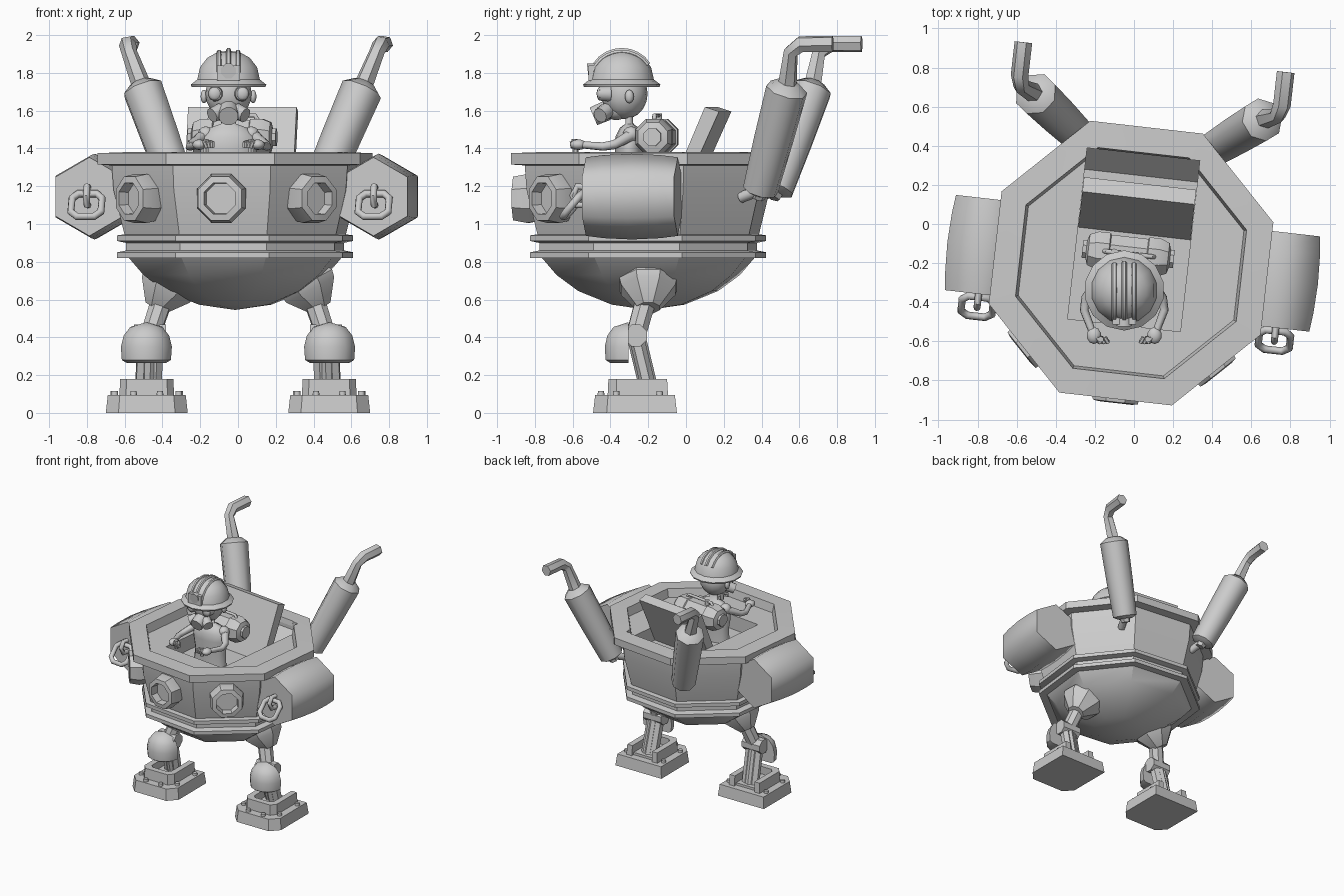
import bpy, bmesh, math
from math import sin, cos, pi, radians
from mathutils import Matrix, Vector

if "Cube" in bpy.data.objects:
    bpy.data.objects.remove(bpy.data.objects["Cube"])

grey = bpy.data.materials.new("grey")
grey.diffuse_color = (0.6, 0.6, 0.6, 1)
grey.use_nodes = True
grey.node_tree.nodes["Principled BSDF"].inputs["Base Color"].default_value = grey.diffuse_color
HULL = Matrix.Translation((-0.015, -0.2, 0)) @ Matrix.Rotation(radians(-6.5), 4, 'Z')
WORLD = Matrix.Identity(4)


def finish(name, bm, mat=WORLD, smooth=35):
    bmesh.ops.remove_doubles(bm, verts=bm.verts, dist=1e-5)
    bm.transform(mat)
    bmesh.ops.recalc_face_normals(bm, faces=bm.faces)
    me = bpy.data.meshes.new(name)
    bm.to_mesh(me)
    bm.free()
    ob = bpy.data.objects.new(name, me)
    bpy.context.collection.objects.link(ob)
    me.materials.append(grey)
    bpy.ops.object.select_all(action='DESELECT')
    ob.select_set(True)
    bpy.context.view_layer.objects.active = ob
    if smooth:
        bpy.ops.object.shade_smooth_by_angle(angle=radians(smooth))
    return ob


def lathe(name, prof, n, mat=WORLD, phase=0.5, smooth=35, clip=None):
    """Spin (radius, height) points round z; open ends are capped, clip flattens the back."""
    bm = bmesh.new()
    rings = []
    for r, z in prof:
        rings.append([bm.verts.new((r * cos(2 * pi * (i + phase) / n), r * sin(2 * pi * (i + phase) / n), z))
                      for i in range(n)] if r > 1e-4 else [bm.verts.new((0, 0, z))])
    for a, b in zip(rings, rings[1:]):
        for i in range(n):
            q = [a[i % len(a)], a[(i + 1) % len(a)], b[(i + 1) % len(b)], b[i % len(b)]]
            q = list(dict.fromkeys(q))
            if len(q) > 2:
                bm.faces.new(q)
    for ring in (rings[0], rings[-1]):
        if len(ring) > 2:
            bm.faces.new(ring)
    if clip is not None:
        cut = bmesh.ops.bisect_plane(bm, geom=bm.verts[:] + bm.edges[:] + bm.faces[:], plane_co=(0, clip, 0),
                                     plane_no=(0, 1, 0), clear_outer=True)
        bmesh.ops.holes_fill(bm, edges=[e for e in cut['geom_cut'] if isinstance(e, bmesh.types.BMEdge)])
    return finish(name, bm, mat, smooth)


def aim(p, d):
    """Matrix putting the origin at p with z along d."""
    return Matrix.Translation(p) @ Vector(d).to_track_quat('Z', 'Y').to_matrix().to_4x4()


def rod(name, p0, p1, r0, r1=None, n=8, mat=WORLD, smooth=50):
    d = Vector(p1) - Vector(p0)
    return lathe(name, [(r0, 0), (r1 or r0, d.length)], n, mat @ aim(p0, d), 0.5, smooth)


def prism(name, outline, z0, z1, top=1.0, mat=WORLD):
    """Extrude a flat outline upward, scaling the top."""
    bm = bmesh.new()
    lo = [bm.verts.new((x, y, z0)) for x, y in outline]
    hi = [bm.verts.new((x * top, y * top, z1)) for x, y in outline]
    bm.faces.new(lo)
    bm.faces.new(hi)
    for i in range(len(lo)):
        j = (i + 1) % len(lo)
        bm.faces.new((lo[i], lo[j], hi[j], hi[i]))
    return finish(name, bm, mat, 0)


def box(name, lo, hi, mat=WORLD):
    x0, y0, z0 = lo
    x1, y1, z1 = hi
    return prism(name, [(x0, y0), (x1, y0), (x1, y1), (x0, y1)], z0, z1, 1, mat)


def ball(name, c, size, mat=WORLD, seg=16, smooth=60):
    bm = bmesh.new()
    bmesh.ops.create_uvsphere(bm, u_segments=seg, v_segments=seg // 2 + 2, radius=1)
    return finish(name, bm, mat @ Matrix.Translation(c) @ Matrix.Diagonal((*size, 1)), smooth)


def tube(name, pts, r, closed=False, mat=WORLD, radii=None, res=2):
    cu = bpy.data.curves.new(name, 'CURVE')
    cu.dimensions, cu.bevel_depth, cu.bevel_resolution, cu.use_fill_caps = '3D', r, res, True
    sp = cu.splines.new('POLY')
    sp.points.add(len(pts) - 1)
    for i, p in enumerate(pts):
        sp.points[i].co = (*(mat @ Vector(p)), 1)
        sp.points[i].radius = radii[i] if radii else 1
    sp.use_cyclic_u = closed
    ob = bpy.data.objects.new(name, cu)
    bpy.context.collection.objects.link(ob)
    bpy.ops.object.select_all(action='DESELECT')
    ob.select_set(True)
    bpy.context.view_layer.objects.active = ob
    bpy.ops.object.convert(target='MESH')
    ob = bpy.context.object
    ob.data.materials.clear()
    ob.data.materials.append(grey)
    bpy.ops.object.shade_smooth_by_angle(angle=radians(50))


# Hull: bowl, banded waist, flared wall, rim and shallow deck
hull = lathe("hull", [(0, .545), (.20, .573), (.385, .645), (.505, .73), (.585, .82), (.65, .82), (.65, .85),
                      (.60, .86), (.60, .90), (.65, .91), (.65, .94), (.61, .945), (.67, 1.18), (.68, 1.31),
                      (.757, 1.315), (.757, 1.375), (.615, 1.38), (.60, 1.31), (0, 1.31)], 8, HULL, 0.5, 32)
SIDE = Matrix(((0, 0, 1, 0), (1, 0, 0, 0), (0, 1, 0, 0), (0, 0, 0, 1)))
cutter = prism("pit_cutter", [(-.32, 1.19), (.45, 1.19), (.56, 1.31), (.56, 1.6), (-.32, 1.6)], -.29, .29, 1,
               HULL @ SIDE)
cutter.hide_render = True
cutter.hide_viewport = True
mod = hull.modifiers.new("pit", 'BOOLEAN')
mod.operation, mod.object, mod.solver = 'DIFFERENCE', cutter, 'EXACT'

# Leaning seat back
prism("seat_back", [(.15, 1.185), (.225, 1.185), (.41, 1.595), (.335, 1.62)], -.289, .289, 1, HULL @ SIDE)

# Portholes on the three front walls
for k in (-1, 0, 1):
    a = radians(-90 + 45 * k)
    d = Vector((cos(a), sin(a), 0))
    lathe("porthole", [(.125, 0), (.14, .08), (.125, .155), (.09, .16), (.085, .10), (0, .10)], 8,
          HULL @ aim(d * .56 + Vector((0, 0, 1.135)), d), 0.5, 25)

for s in (-1, 1):
    # Hexagonal side pods
    lathe("side_pod", [(.208, -.245), (.22, -.15), (.227, 0), (.22, .15), (.208, .245)], 6,
          HULL @ Matrix.Translation((.008 + s * .757, 0, 1.145)) @ Matrix.Rotation(pi / 2, 4, 'X'), 0.5, 65)
    # Hanging clip: eye and long link
    x = s * .765 + .008
    tube("clip_eye", [(x, -.22, 1.19), (x, -.29, 1.2), (x, -.315, 1.15), (x, -.29, 1.1), (x, -.23, 1.1)],
         .018, mat=HULL)
    link = [(-.05, 1), (-.08, .8), (-.08, .2), (-.045, 0), (.045, 0), (.08, .2), (.08, .8), (.05, 1)]
    tube("clip_link", [(x + u, -.36 + .1 * t, 1.04 + .12 * t) for u, t in link], .02, True, HULL)

    # Rear stacks with bent nozzles
    base, top = Vector((s * .37, .64, 1.18)), Vector((s * .59, .81, 1.73))
    d = top - base
    lathe("stack_barrel", [(.055, -.02), (.095, 0), (.106, .3), (.112, d.length - .02), (.06, d.length + .02)],
          8, HULL @ aim(base, d), 0.5, 50)
    rod("stack_foot", base - d * .08, base, .035, .045, 6, HULL)
    tube("stack_bracket", [base, (s * .33, .53, 1.14)], .03, mat=HULL)
    tube("stack_nozzle", [top - d * .03, (s * .66, .835, 1.91), (s * .675, .89, 1.952), (s * .675, 1.06, 1.953)],
         .046, False, HULL, [1.15, .9, 1, 1.0], 1)

    # Hip, thigh and shin
    hip, knee, ankle = Vector((s * .34, -.2, .73)), Vector((s * .465, -.265, .41)), Vector((s * .475, -.19, .1))
    d = Vector((s * .47, 0, -.85))
    lathe("hip_socket", [(.10, -.06), (.165, .05), (.155, .09), (.065, .2)], 8, aim(hip, d), 0.5, 25)
    rod("thigh", hip + d * .1, knee, .06, .055, 8, smooth=0)
    for o in (-.033, .033):
        rod("shin", knee + Vector((o, 0, 0)), ankle + Vector((o, 0, 0)), .04, .04, 6, smooth=0)
    rod("shin_core", knee, ankle, .05, .05, 6, smooth=0)
    rod("knee_joint", knee - Vector((.085, 0, 0)), knee + Vector((.085, 0, 0)), .062, .062, 8, smooth=0)
    # Knee guard: front half of an upright dome
    lathe("knee_guard", [(.105, .265), (.13, .28), (.135, .35), (.12, .41), (.085, .455), (0, .48)], 14,
          Matrix.Translation((s * .485, -.305, 0)) @ Matrix.Diagonal((1, .95, 1, 1)), 0, 45, 0)

    # Foot: chamfered sole, open-backed ankle collar and bolts
    F = Matrix.Translation((s * .483, -.27, 0))
    sole = [(-.15, -.222), (.15, -.222), (.217, -.15), (.217, .222), (-.217, .222), (-.217, -.15)]
    prism("foot_sole", sole, 0, .095, .95, F)
    collar = [(-.11, -.145), (.11, -.145), (.145, -.10), (.145, .175), (.095, .175), (.095, -.07), (.07, -.095),
              (-.07, -.095), (-.095, -.07), (-.095, .175), (-.145, .175), (-.145, -.10)]
    prism("ankle_collar", collar, .09, .18, .97, F)
    box("ankle_base", (-.1, -.1, .09), (.1, .15, .115), F)
    for bx, by in ((-.17, -.1), (.17, -.1), (-.07, -.18), (.07, -.18), (-.175, .13), (.175, .13)):
        rod("foot_bolt", (bx, by, .08), (bx, by, .115), .02, .018, 8, F)

# Pilot torso, neck and head
P = Matrix.Translation((-.05, -.3, 0))
lathe("torso", [(.13, 1.185), (.125, 1.3), (.14, 1.4), (.135, 1.46), (.09, 1.51), (.038, 1.53), (.034, 1.6)], 14,
      P @ Matrix.Diagonal((1.1, .55, 1, 1)), 0.5, 60)
ball("head", (0, -.025, 1.69), (.122, .122, .135), P)
ball("jaw", (0, -.07, 1.61), (.07, .07, .06), P)
for s in (-1, 1):
    ball("ear", (s * .13, 0, 1.675), (.018, .024, .036), P, 8)
    rod("goggle", (s * .066, -.10, 1.69), (s * .073, -.16, 1.69), .043, .038, 12, P)
    ball("goggle_lens", (s * .073, -.155, 1.69), (.036, .018, .036), P, 10)
    rod("mask_filter", (s * .04, -.12, 1.60), (s * .088, -.155, 1.575), .042, .04, 10, P)
    # Arms, hands and control grips
    tube("arm", [(s * .13, .01, 1.47), (s * .195, -.08, 1.42), (s * .205, -.14, 1.41), (s * .16, -.26, 1.42)],
         .025, False, P, [1.3, 1, .9, .75])
    ball("shoulder", (s * .12, .01, 1.475), (.045, .045, .042), P, 10)
    ball("hand", (s * .155, -.27, 1.42), (.038, .045, .028), P, 10)
    for k in range(3):
        tube("finger", [(s * (.14 - .02 * k), -.28, 1.435), (s * (.125 - .02 * k), -.305, 1.43),
                        (s * (.115 - .015 * k), -.30, 1.405)], .012, mat=P, res=1)
    rod("control_grip", (s * .12, -.285, 1.38), (s * .12, -.29, 1.45), .016, .016, 6, P)
rod("mask_snout", (0, -.12, 1.60), (0, -.19, 1.57), .055, .052, 12, P)

# Helmet with brim, ridges and lamp
H = P @ Matrix.Translation((0, -.04, 0))
lathe("helmet", [(.15, 1.745), (.20, 1.725), (.205, 1.738), (.17, 1.765), (.155, 1.83), (.115, 1.88),
                 (.06, 1.91), (0, 1.917)], 14, H, 0.5, 35)
for o in (-.05, 0, .05):
    tube("helmet_ridge", [(o, -(.163 - abs(o) * .15) * cos(t), 1.768 + (.152 - abs(o) * .2) * sin(t))
                          for t in [radians(15 + 15 * i) for i in range(10)]], .014, mat=H, res=1)
box("lamp_mount", (-.06, -.175, 1.76), (.06, -.12, 1.84), H)
rod("lamp", (0, -.14, 1.815), (0, -.18, 1.81), .038, .042, 8, H)

# Air tank across the back with hex end caps
T = HULL @ Matrix.Translation((-.02, .045, 1.46)) @ Matrix.Rotation(pi / 2, 4, 'Y')
lathe("air_tank", [(.05, -.235), (.05, -.215), (.085, -.205), (.105, -.16), (.105, -.1), (.095, -.095), (.095, .095),
                   (.105, .1), (.105, .16), (.085, .205), (.05, .215), (.05, .235)], 8, T, 0.5, 30)
rod("tank_valve", (-.09, .045, 1.53), (-.09, .045, 1.585), .02, .02, 8, HULL)
tube("tank_handle", [(-.15, .045, 1.54), (-.13, .045, 1.575), (.10, .045, 1.575), (.12, .045, 1.54)], .012, mat=HULL)
